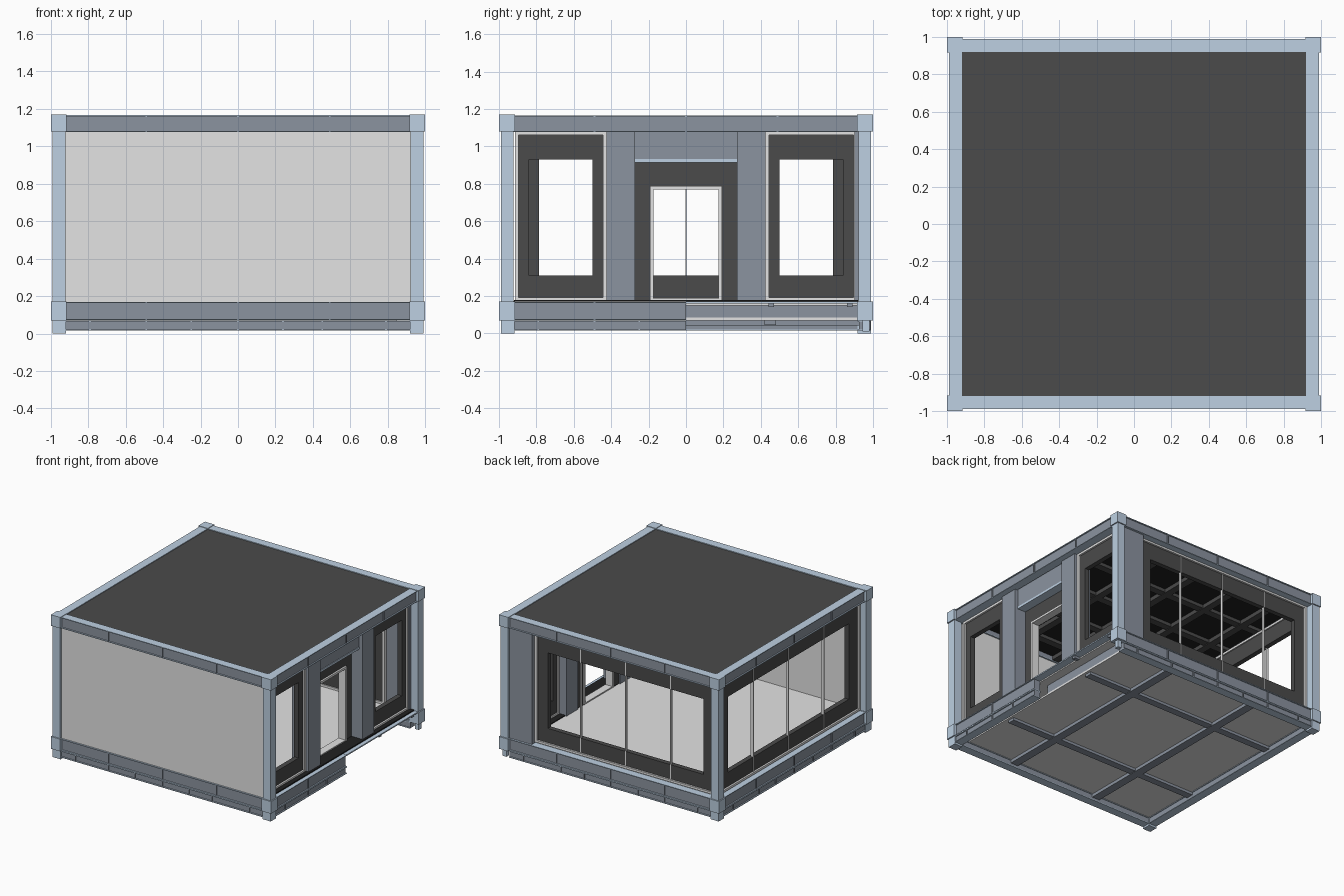
import bpy
import bmesh

cube = bpy.data.objects.get("Cube")
if cube:
    bpy.data.objects.remove(cube, do_unlink=True)


def material(name, r, g, b):
    m = bpy.data.materials.new(name)
    m.use_nodes = True
    m.diffuse_color = (r, g, b, 1)
    m.node_tree.nodes["Principled BSDF"].inputs["Base Color"].default_value = (r, g, b, 1)
    return m


PALE = material("pale blue steel", 0.51, 0.63, 0.76)
STEEL = material("grey steel", 0.26, 0.295, 0.35)
DARK = material("charcoal", 0.069, 0.069, 0.069)
PANEL = material("light grey panel", 0.77, 0.77, 0.77)
BLACK = material("black", 0.015, 0.015, 0.015)


def part(name, mat, boxes):
    """One object from boxes given as (x0, x1, y0, y1, z0, z1)."""
    bm = bmesh.new()
    for x0, x1, y0, y1, z0, z1 in boxes:
        for v in bmesh.ops.create_cube(bm, size=1)["verts"]:
            v.co = (x1 if v.co.x > 0 else x0,
                    y1 if v.co.y > 0 else y0,
                    z1 if v.co.z > 0 else z0)
    mesh = bpy.data.meshes.new(name)
    bm.to_mesh(mesh)
    bm.free()
    mesh.materials.append(mat)
    obj = bpy.data.objects.new(name, mesh)
    bpy.context.collection.objects.link(obj)
    return obj


def on_side(side, boxes):
    """Turn (u0, u1, d0, d1, z0, z1), d measured outward, into world boxes."""
    out = []
    for u0, u1, d0, d1, z0, z1 in boxes:
        if side in ("front", "left"):
            d0, d1 = -d1, -d0
        along_x = side in ("front", "back")
        out.append((u0, u1, d0, d1, z0, z1) if along_x else (d0, d1, u0, u1, z0, z1))
    return out


def frame(u0, u1, z0, z1, a0, a1, b0, b1, d0, d1):
    """Four boxes: outer rectangle u, z around the opening a, b."""
    return [(u0, a0, d0, d1, z0, z1), (a1, u1, d0, d1, z0, z1),
            (a0, a1, d0, d1, z0, b0), (a0, a1, d0, d1, b1, z1)]


def window(name, side, u0, u1, margin, d, panes):
    t = 0.02
    part(name + "_trim", PANEL, on_side(side, frame(
        u0, u1, 0.175, 1.08, u0 + t, u1 - t, 0.193, 1.062, d - 0.05, d + 0.015)))
    part(name + "_frame", DARK, on_side(side, frame(
        u0 + t, u1 - t, 0.193, 1.062, u0 + margin, u1 - margin, 0.31, 0.93, d - 0.04, d)))
    if panes > 1:
        step = (u1 - u0) / panes
        part(name + "_mullions", PANEL, on_side(side, [
            (u0 + i * step - 0.003, u0 + i * step + 0.003, d - 0.02, d + 0.004, 0.193, 1.062)
            for i in range(1, panes)]))


def channel(name, side, u0, u1, z0, z1, ribs):
    """C-shaped edge beam with pale flanges and stiffening ribs."""
    f = 0.006
    part(name + "_web", STEEL, on_side(side, [(u0, u1, 0.925, 0.978, z0 + f, z1 - f)]))
    part(name + "_flanges", PALE, on_side(side, [
        (u0, u1, 0.918, 0.988, z1 - f, z1), (u0, u1, 0.918, 0.988, z0, z0 + f)]))
    part(name + "_ribs", STEEL, on_side(side, [
        (r - 0.005, r + 0.005, 0.97, 0.986, z0 + f, z1 - f) for r in ribs if u0 < r < u1]))


# Corner posts and castings
corners = [(sx, sy) for sx in (-1, 1) for sy in (-1, 1)]


def at_corners(lo, hi, z0, z1, picks=corners):
    return [(*sorted((sx * lo, sx * hi)), *sorted((sy * lo, sy * hi)), z0, z1)
            for sx, sy in picks]


part("corner_posts", PALE, at_corners(0.922, 0.99, 0.165, 1.09))
part("upper_corner_castings", PALE, at_corners(0.915, 1.0, 1.08, 1.17))
part("lower_corner_castings", PALE, at_corners(0.915, 1.0, 0.07, 0.17))
part("corner_feet", PALE, at_corners(0.918, 0.99, 0, 0.07, corners[:3]))
part("small_corner_foot", PALE, at_corners(0.945, 0.98, 0.01, 0.07, corners[3:]))

# Edge beams; the rear half of the door side has no lower beam
beam_ribs = (-0.49, 0, 0.49)
skirt_ribs = (-0.79, -0.49, -0.25, 0, 0.24, 0.45, 0.79)
for side in ("front", "right", "back", "left"):
    end = 0 if side == "right" else 0.918
    channel(side + "_roof_beam", side, -0.918, 0.918, 1.077, 1.166, beam_ribs)
    channel(side + "_floor_beam", side, -0.918, end, 0.072, 0.168, beam_ribs)
    channel(side + "_skirt_beam", side, -0.918, end, 0.015, 0.07, skirt_ribs)
part("door_side_sill", PALE, [(0.85, 0.988, 0, 0.918, 0.16, 0.17)])
part("sill_brackets", STEEL, [(0.93, 0.975, y, y + 0.03, 0.14, 0.16) for y in (0.44, 0.86)])

# Roof with coffered underside
part("roof_panel", DARK, [(-0.92, 0.92, -0.922, 0.928, 1.125, 1.16)])
part("ceiling", BLACK, [(-0.92, 0.92, -0.92, 0.92, 1.118, 1.125)])
grid = [-0.74 + 0.37 * i for i in range(5)]
part("ceiling_beams", DARK,
     [(g - 0.03, g + 0.03, -0.92, 0.92, 1.085, 1.12) for g in grid] +
     [(-0.92, 0.92, g - 0.03, g + 0.03, 1.09, 1.12) for g in grid])

# Floor slab, underside panel and the shallow joists on it
part("floor_slab", PANEL, [(-0.925, 0.925, -0.925, 0.925, 0.15, 0.172)])
part("underside_panel", PANEL, [(-0.925, 0.85, -0.925, 0.925, 0.068, 0.084)])
part("floor_edge_web", STEEL, [(0.83, 0.85, 0, 0.925, 0.084, 0.16)])
part("floor_joists", STEEL,
     [(g - 0.035, g + 0.035, -0.925, 0.925, 0.042, 0.068) for g in (-0.4, 0.4)] +
     [(-0.925, 0.83, g - 0.03, g + 0.03, 0.046, 0.068) for g in (-0.45, 0.45)])
part("entrance_ledge", BLACK, [(0.8, 0.955, -0.92, 0.92, 0.17, 0.179)])

# Solid front wall and the blank panel at the back
part("front_wall", PANEL, [(-0.925, 0.925, -0.975, -0.93, 0.165, 1.085)])
part("back_blank_panel", STEEL, [(0.72, 0.925, 0.9, 0.972, 0.165, 1.085)])

# Windows
window("left_window", "left", -0.915, 0.915, 0.13, 0.93, 4)
window("back_window", "back", -0.915, 0.72, 0.11, 0.92, 4)
window("right_front_window", "right", -0.915, -0.425, 0.075, 0.9, 1)
window("right_rear_window", "right", 0.425, 0.915, 0.075, 0.9, 1)

# Recessed entrance
part("entrance_pillars", STEEL, [
    (0.79, 0.94, *sorted((s * 0.272, s * 0.425)), 0.17, 1.085) for s in (-1, 1)])
part("entrance_header", STEEL, [(0.8, 0.91, -0.272, 0.272, 0.933, 1.085)])
part("entrance_header_strip", PALE, [(0.8, 0.915, -0.272, 0.272, 0.915, 0.933)])
part("door_surround", DARK, on_side("right", frame(
    -0.272, 0.272, 0.172, 0.915, -0.185, 0.185, 0.178, 0.78, 0.8, 0.84)))
part("door_trim", PANEL, on_side("right", frame(
    -0.192, 0.192, 0.178, 0.788, -0.174, 0.174, 0.188, 0.77, 0.79, 0.855)))
